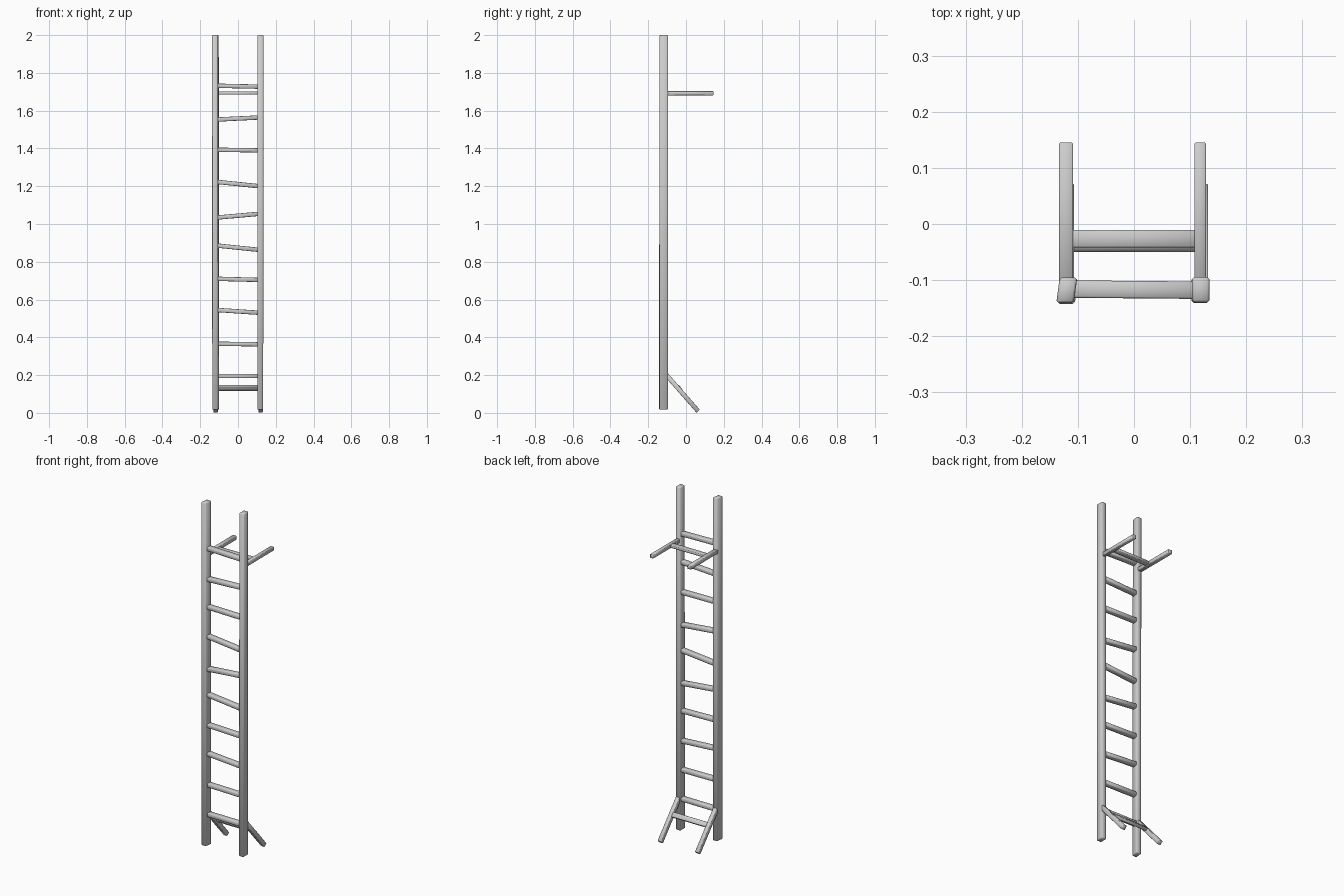
import bpy, bmesh
from mathutils import Vector, Matrix

cube = bpy.data.objects.get("Cube")
if cube:
    bpy.data.objects.remove(cube, do_unlink=True)

GREY = (0.61, 0.61, 0.61, 1)
wood = bpy.data.materials.new("weathered grey")
wood.use_nodes = True
wood.diffuse_color = GREY
wood.node_tree.nodes["Principled BSDF"].inputs["Base Color"].default_value = GREY


def finish(name, bm, bevel):
    bmesh.ops.recalc_face_normals(bm, faces=bm.faces)
    bmesh.ops.bevel(bm, geom=bm.edges[:], offset=bevel, segments=1, affect="EDGES")
    mesh = bpy.data.meshes.new(name)
    bm.to_mesh(mesh)
    bm.free()
    mesh.materials.append(wood)
    mesh.shade_smooth()
    obj = bpy.data.objects.new(name, mesh)
    bpy.context.collection.objects.link(obj)


def beam(name, start, end, width, depth, up=(0, 0, 1), bevel=0.002):
    """Squared timber from start to end; depth is measured along up."""
    start, end = Vector(start), Vector(end)
    along = (end - start).normalized()
    side = along.cross(Vector(up)).normalized()
    top = side.cross(along)
    frame = Matrix((side * width, along * (end - start).length, top * depth)).transposed()
    bm = bmesh.new()
    bmesh.ops.create_cube(bm, size=1, matrix=Matrix.Translation((start + end) / 2) @ frame.to_4x4())
    finish(name, bm, bevel)


def post(name, x, y, skew, lean):
    """Hand-hewn upright, skewed in section and leaning slightly."""
    bm = bmesh.new()
    rings = []
    for z, shift in ((0.017, lean), (2.0, 0)):
        corners = ((-1, -1), (1, -1), (1, 1), (-1, 1))
        rings.append([bm.verts.new((x + sx * 0.0155 + sy * skew + shift,
                                    y + sy * 0.0225 - abs(shift), z)) for sx, sy in corners])
    bm.faces.new(rings[0][::-1])
    bm.faces.new(rings[1])
    for i in range(4):
        j = (i + 1) % 4
        bm.faces.new((rings[0][i], rings[0][j], rings[1][j], rings[1][i]))
    finish(name, bm, 0.004)


# Uprights
post("right_post", -0.12, -0.118, 0.003, 0.002)
post("left_post", 0.119, -0.117, 0.0, -0.001)

# Uneven rungs: height at the right post and at the left post
rungs = ((0.195, 0.195), (0.366, 0.363), (0.545, 0.53), (0.71, 0.704), (0.886, 0.863),
         (1.034, 1.054), (1.223, 1.2), (1.393, 1.39), (1.553, 1.564), (1.732, 1.727))
for i, (zr, zl) in enumerate(rungs):
    beam(f"rung_{i + 1}", (-0.112, -0.116, zr), (0.112, -0.118, zl), 0.031, 0.023, bevel=0.003)

# Top arms and slanted feet reaching back from the posts
for name, x, foot_x, width in (("right", -0.121, -0.119, 0.025), ("left", 0.118, 0.12, 0.021)):
    beam(f"{name}_arm", (x, -0.105, 1.692), (x, 0.145, 1.692), width, 0.022)
    beam(f"{name}_foot", (foot_x, -0.105, 0.202), (foot_x, 0.064, 0.0095), 0.024, 0.024)

# Cross bars tying the arms and the feet
beam("arm_tie", (-0.11, -0.026, 1.693), (0.11, -0.026, 1.693), 0.031, 0.016)
beam("foot_tie", (-0.11, -0.036, 0.132), (0.11, -0.036, 0.132), 0.028, 0.017, up=(0, 0.75, 0.66))
